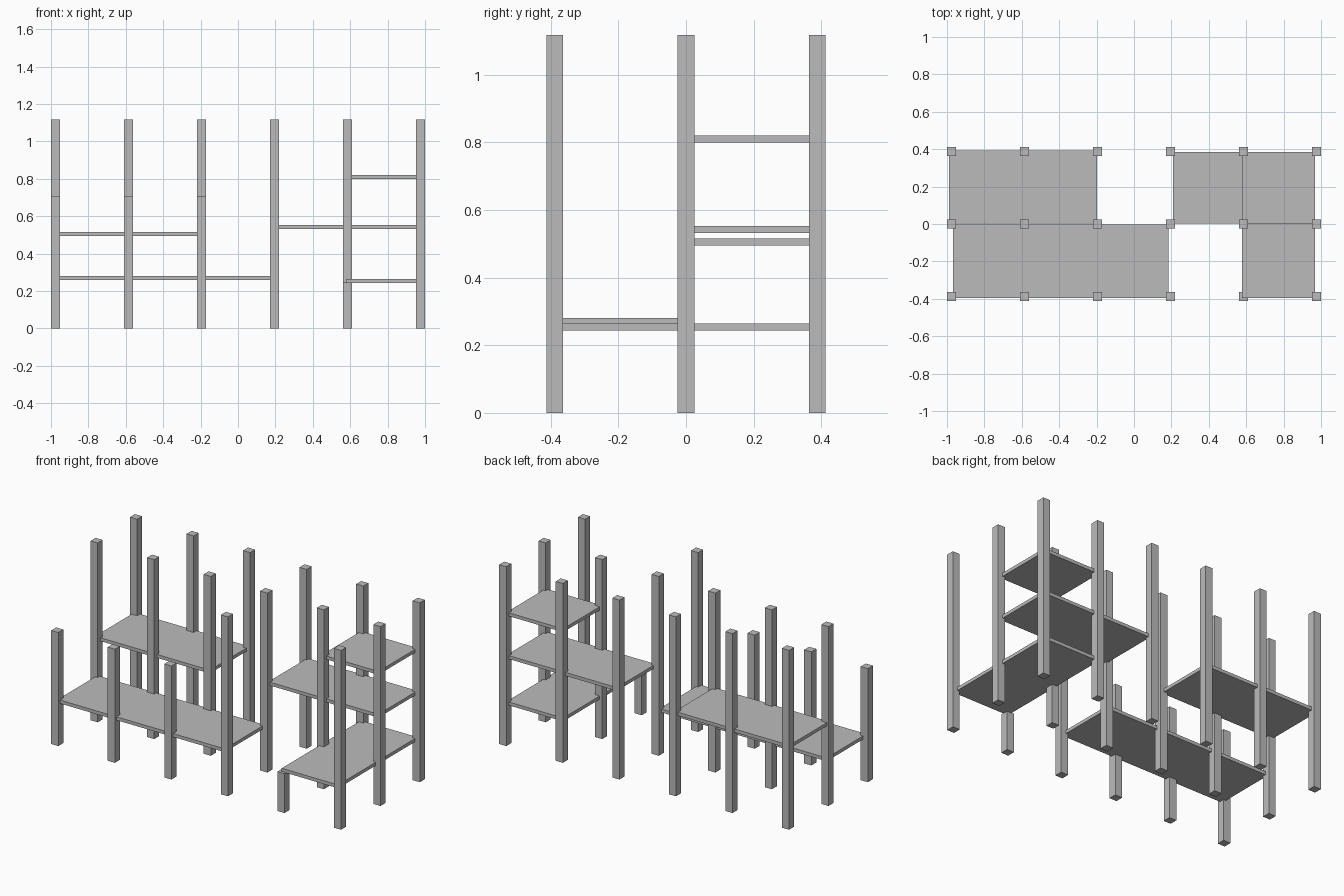
import bpy

cube = bpy.data.objects.get("Cube")
if cube:
    bpy.data.objects.remove(cube, do_unlink=True)

# One grey for everything
grey = bpy.data.materials.new("grey")
grey.use_nodes = True
COLOR = (0.5, 0.5, 0.5, 1)
grey.diffuse_color = COLOR
grey.node_tree.nodes["Principled BSDF"].inputs["Base Color"].default_value = COLOR


def box(name, x0, x1, y0, y1, z0, z1):
    bpy.ops.mesh.primitive_cube_add(
        size=1, location=((x0 + x1) / 2, (y0 + y1) / 2, (z0 + z1) / 2))
    obj = bpy.context.object
    obj.name = name
    obj.scale = (x1 - x0, y1 - y0, z1 - z0)
    bpy.ops.object.transform_apply(location=False, rotation=False, scale=True)
    obj.data.materials.append(grey)


# Posts on a regular grid; some in the front row are cut short
STEP, HALF, TALL = 0.39, 0.0245, 1.118
front_heights = [0.708, 0.708, 0.708, TALL, 0.245, TALL]
for row, row_name in enumerate(("front", "middle", "back")):
    y = (row - 1) * 0.388
    for col in range(6):
        x = (col - 2.5) * STEP
        height = front_heights[col] if row == 0 else TALL
        box(f"{row_name}_post_{col + 1}", x - HALF, x + HALF, y - HALF, y + HALF, 0, height)

# Shelves: x range, y range, underside height
THICK = 0.021
shelves = {
    "long_low_shelf": (-0.967, 0.185, -0.395, -0.004, 0.259),
    "right_back_shelf": (-0.988, -0.197, 0.004, 0.392, 0.495),
    "left_low_shelf": (0.578, 0.967, -0.395, 0.385, 0.243),
    "left_middle_shelf": (0.208, 0.967, 0.002, 0.385, 0.532),
    "left_top_shelf": (0.578, 0.967, 0.002, 0.385, 0.799),
}
for name, (x0, x1, y0, y1, z) in shelves.items():
    box(name, x0, x1, y0, y1, z, z + THICK)
